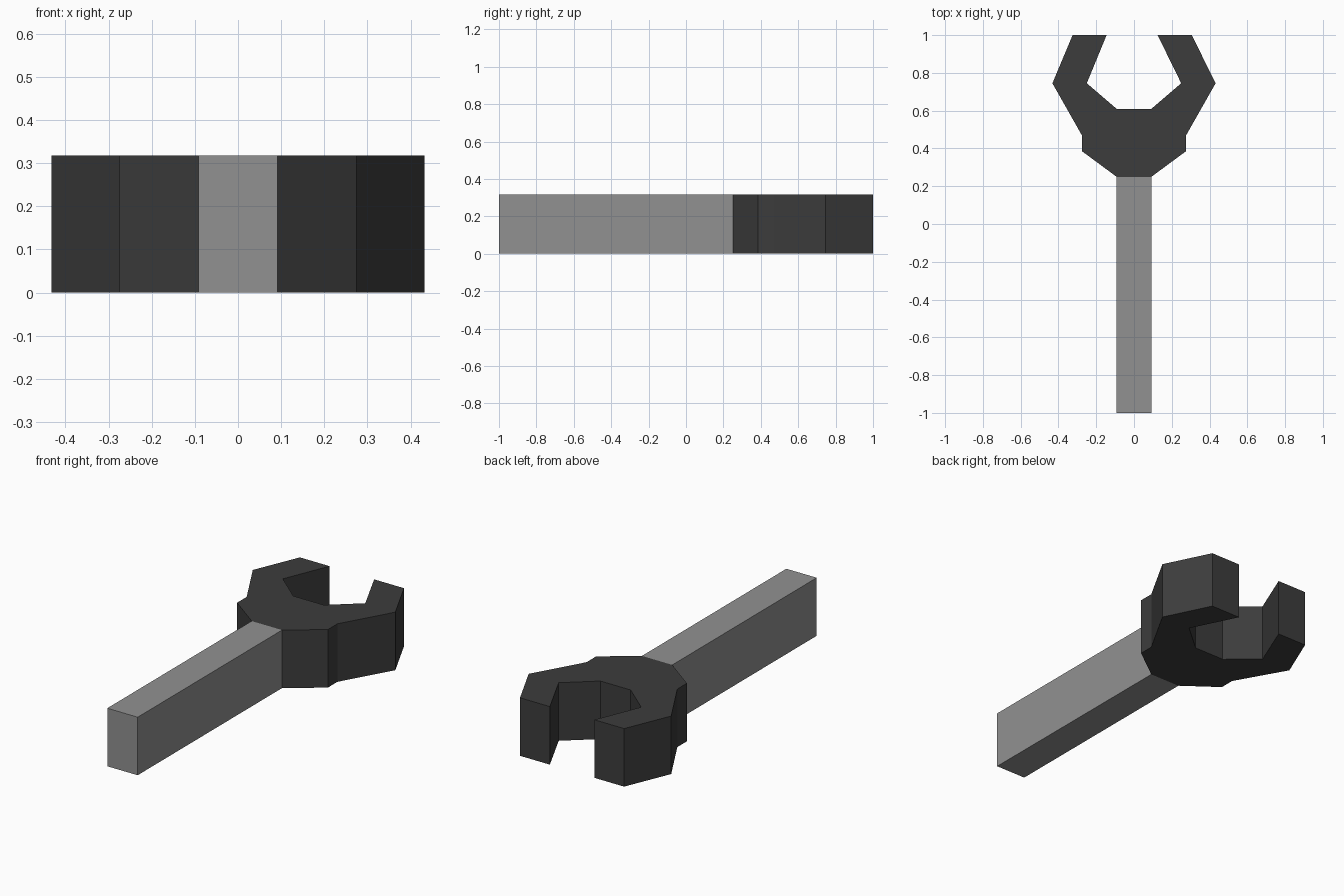
import bpy, bmesh

if "Cube" in bpy.data.objects:
    bpy.data.objects.remove(bpy.data.objects["Cube"])

THICKNESS = 0.318


def material(name, value):
    mat = bpy.data.materials.new(name)
    mat.diffuse_color = (value, value, value, 1)
    mat.use_nodes = True
    mat.node_tree.nodes["Principled BSDF"].inputs["Base Color"].default_value = mat.diffuse_color
    return mat


def extruded(name, outline, mat):
    """Extrude a flat outline upward from the ground into a solid."""
    bm = bmesh.new()
    face = bm.faces.new([bm.verts.new((x, y, 0)) for x, y in outline])
    ret = bmesh.ops.extrude_face_region(bm, geom=[face])
    top = [v for v in ret["geom"] if isinstance(v, bmesh.types.BMVert)]
    bmesh.ops.translate(bm, verts=top, vec=(0, 0, THICKNESS))
    bmesh.ops.recalc_face_normals(bm, faces=bm.faces)
    mesh = bpy.data.meshes.new(name)
    bm.to_mesh(mesh)
    bm.free()
    mesh.materials.append(mat)
    obj = bpy.data.objects.new(name, mesh)
    bpy.context.collection.objects.link(obj)
    return obj


light_grey = material("light grey metal", 0.283)
dark_grey = material("dark grey metal", 0.046)

# Handle: long square bar that meets the head
extruded("handle", [(-0.092, -1), (0.092, -1), (0.092, 0.25), (-0.092, 0.25)], light_grey)

# Open jaw head: mirrored body, with slightly uneven jaw tips
half = [(0.092, 0.25), (0.275, 0.385), (0.275, 0.468), (0.432, 0.745)]
inner = [(0.25, 0.745), (0.092, 0.61)]


def mirror(points):
    return [(-x, y) for x, y in reversed(points)]


right_tip = [(0.306, 1), (0.125, 1)]
left_tip = [(-0.145, 1), (-0.325, 1)]
extruded("jaw_head", half + right_tip + inner + mirror(inner) + left_tip + mirror(half), dark_grey)
